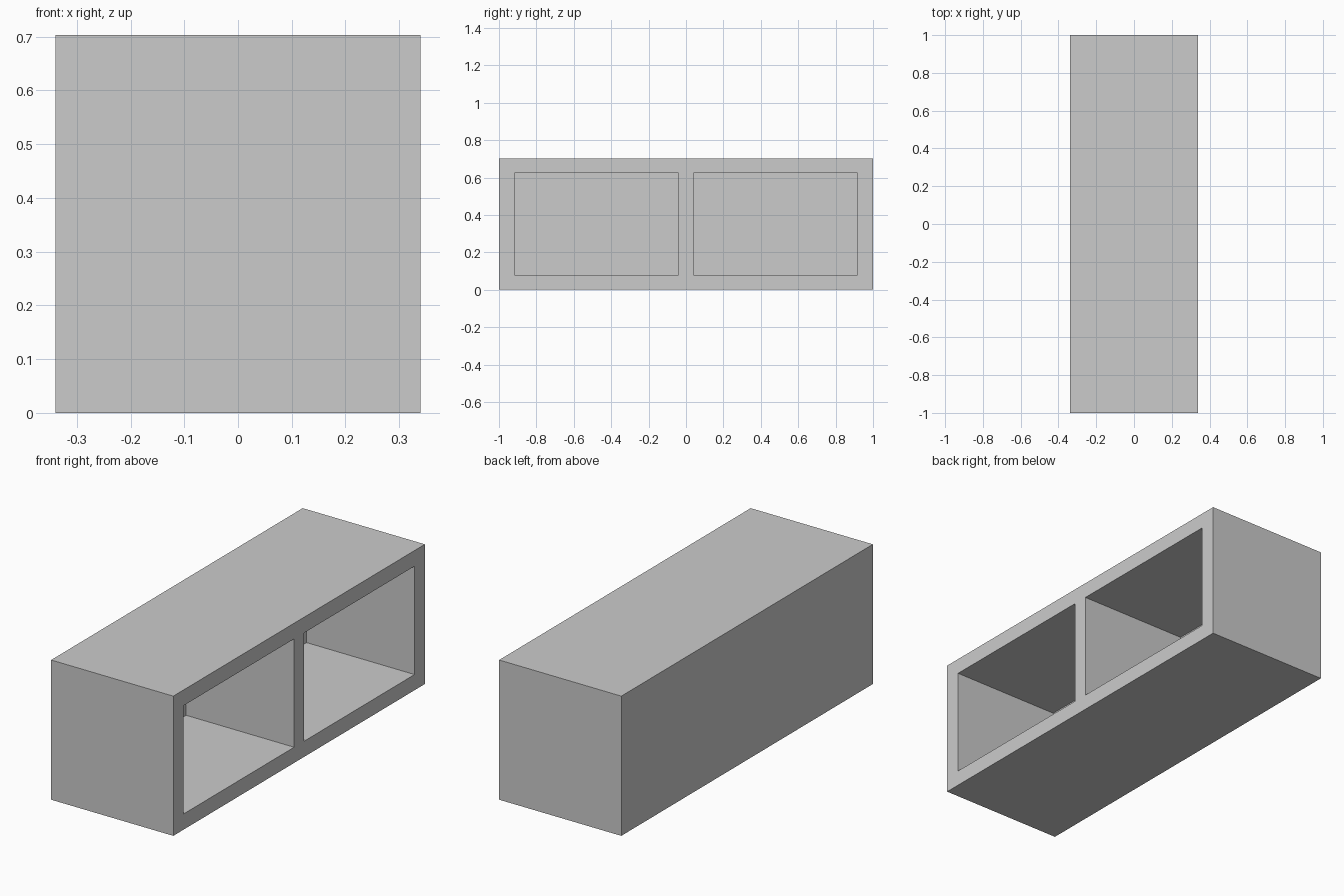
import bpy

if "Cube" in bpy.data.objects:
    bpy.data.objects.remove(bpy.data.objects["Cube"])

W, L, H = 0.68, 2.0, 0.703   # depth (x), length (y), height (z)
T = 0.079                    # board thickness


def box(name, lo, hi):
    """Axis-aligned box between two corners."""
    bpy.ops.mesh.primitive_cube_add(
        size=1, location=[(a + b) / 2 for a, b in zip(lo, hi)])
    ob = bpy.context.object
    ob.name = ob.data.name = name
    ob.scale = [b - a for a, b in zip(lo, hi)]
    bpy.ops.object.transform_apply(location=True, rotation=False, scale=True)
    return ob


# Solid shelf body
shelf = box("shelf_body", (-W / 2, -L / 2, 0), (W / 2, L / 2, H))

# Two open compartments on the +x side, leaving back panel and centre divider
inner, outer = T / 2, L / 2 - T - 0.003
for side, (y0, y1) in (("front", (-outer, -inner)), ("rear", (inner, outer))):
    cutter = box(f"{side}_compartment_cutter",
                 (-W / 2 + T, y0, T), (W / 2 + 0.1, y1, H - T))
    mod = shelf.modifiers.new(f"{side}_compartment", 'BOOLEAN')
    mod.operation = 'DIFFERENCE'
    mod.solver = 'EXACT'
    mod.object = cutter
    bpy.ops.object.select_all(action='DESELECT')
    bpy.context.view_layer.objects.active = shelf
    shelf.select_set(True)
    bpy.ops.object.modifier_apply(modifier=mod.name)
    bpy.data.objects.remove(cutter)
